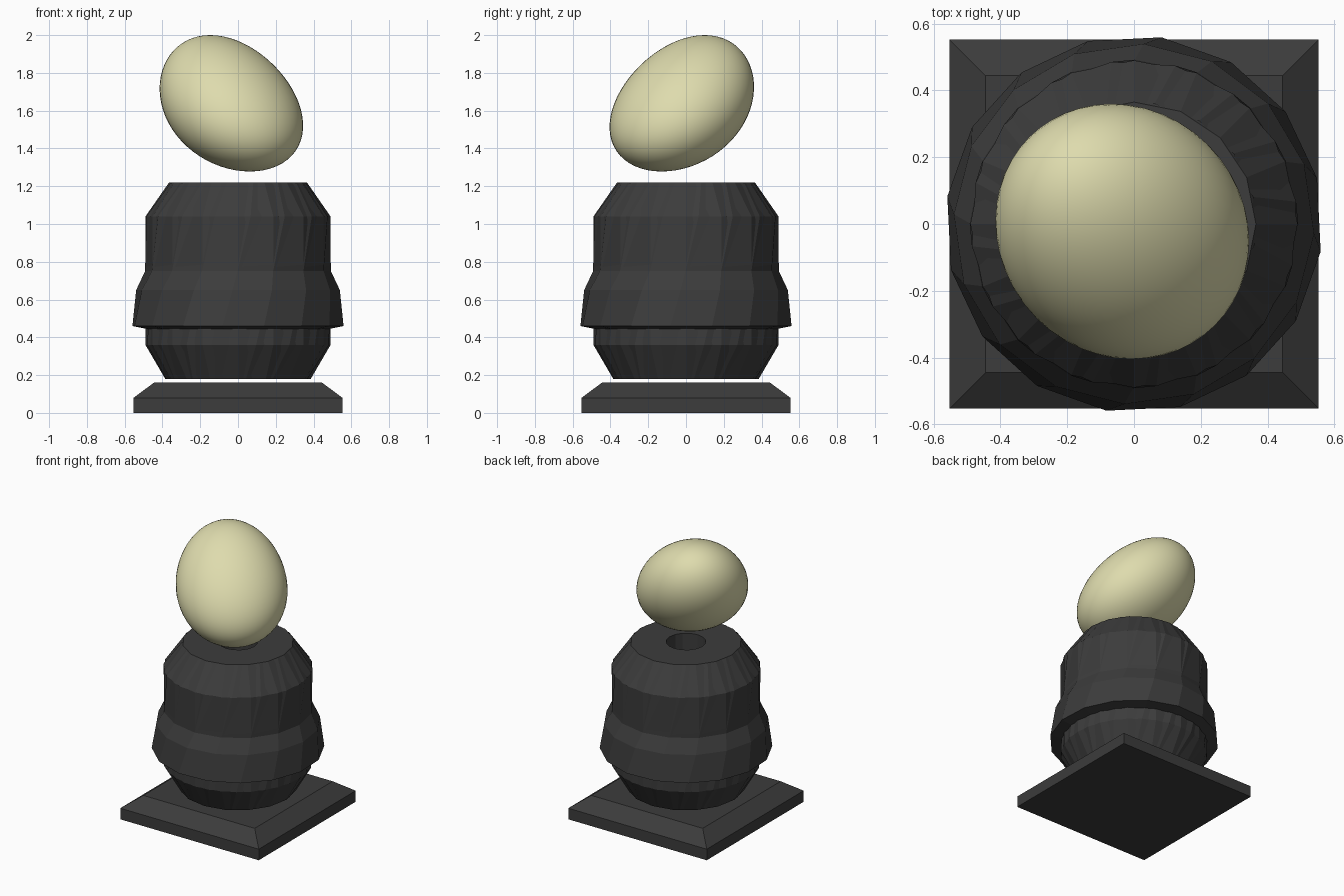
import bpy, bmesh, math

if "Cube" in bpy.data.objects:
    bpy.data.objects.remove(bpy.data.objects["Cube"])


def material(name, rgb):
    m = bpy.data.materials.new(name)
    m.diffuse_color = (*rgb, 1)
    m.use_nodes = True
    m.node_tree.nodes["Principled BSDF"].inputs["Base Color"].default_value = m.diffuse_color
    return m


def finish(name, bm, mat):
    bmesh.ops.recalc_face_normals(bm, faces=bm.faces)
    me = bpy.data.meshes.new(name)
    bm.to_mesh(me)
    bm.free()
    ob = bpy.data.objects.new(name, me)
    bpy.context.collection.objects.link(ob)
    me.materials.append(mat)
    return ob


def lathe(name, rings, sides, mat, start=0.0, caps=True):
    """Stack of polygon rings given as (radius, z, twist in degrees)."""
    bm = bmesh.new()
    loops = []
    for r, z, twist in rings:
        a0 = math.radians(start + twist)
        loops.append([bm.verts.new((r * math.cos(a0 + 2 * math.pi * i / sides),
                                    r * math.sin(a0 + 2 * math.pi * i / sides), z))
                      for i in range(sides)])
    for lo, hi in zip(loops, loops[1:]):
        for i in range(sides):
            j = (i + 1) % sides
            bm.faces.new((lo[i], lo[j], hi[j], hi[i]))
    if caps:
        bm.faces.new(loops[0][::-1])
        bm.faces.new(loops[-1])
    return finish(name, bm, mat)


dark = material("dark_stone", (0.045, 0.045, 0.045))
cream = material("cream_shell", (0.73, 0.71, 0.42))

# square plinth with bevelled top
s = math.sqrt(2)
lathe("plinth", [(0.553 * s, 0, 0), (0.553 * s, 0.08, 0), (0.445 * s, 0.16, 0)], 4, dark, 45)

# sixteen-sided barrel with a hole sunk in its top
lathe("barrel", [(0.385, 0.18, 0), (0.49, 0.36, 0), (0.49, 1.04, 0), (0.365, 1.22, 0),
                 (0.13, 1.22, 0), (0.13, 0.95, 0)], 16, dark)

# twisted sleeve with a flared skirt, poking through the barrel
profile = [(0.384, 0.182), (0.49, 0.36), (0.49, 0.445), (0.565, 0.46), (0.54, 0.65),
           (0.492, 0.75), (0.49, 1.04), (0.365, 1.218)]
lathe("twisted_sleeve", [(r, z, 28 * (z - 0.76)) for r, z in profile], 16, dark, caps=False)

# floating egg: a sphere slightly tapered upwards, then sheared to lean back left
bm = bmesh.new()
bmesh.ops.create_uvsphere(bm, u_segments=48, v_segments=32, radius=0.361)
for v in bm.verts:
    x, y, z = v.co
    k = 1.01 - 0.2 * z
    v.co = (x * k - 0.29 * z - 0.042, y * k + 0.315 * z - 0.015, z + 1.639)
egg = finish("egg", bm, cream)
egg.data.shade_smooth()
